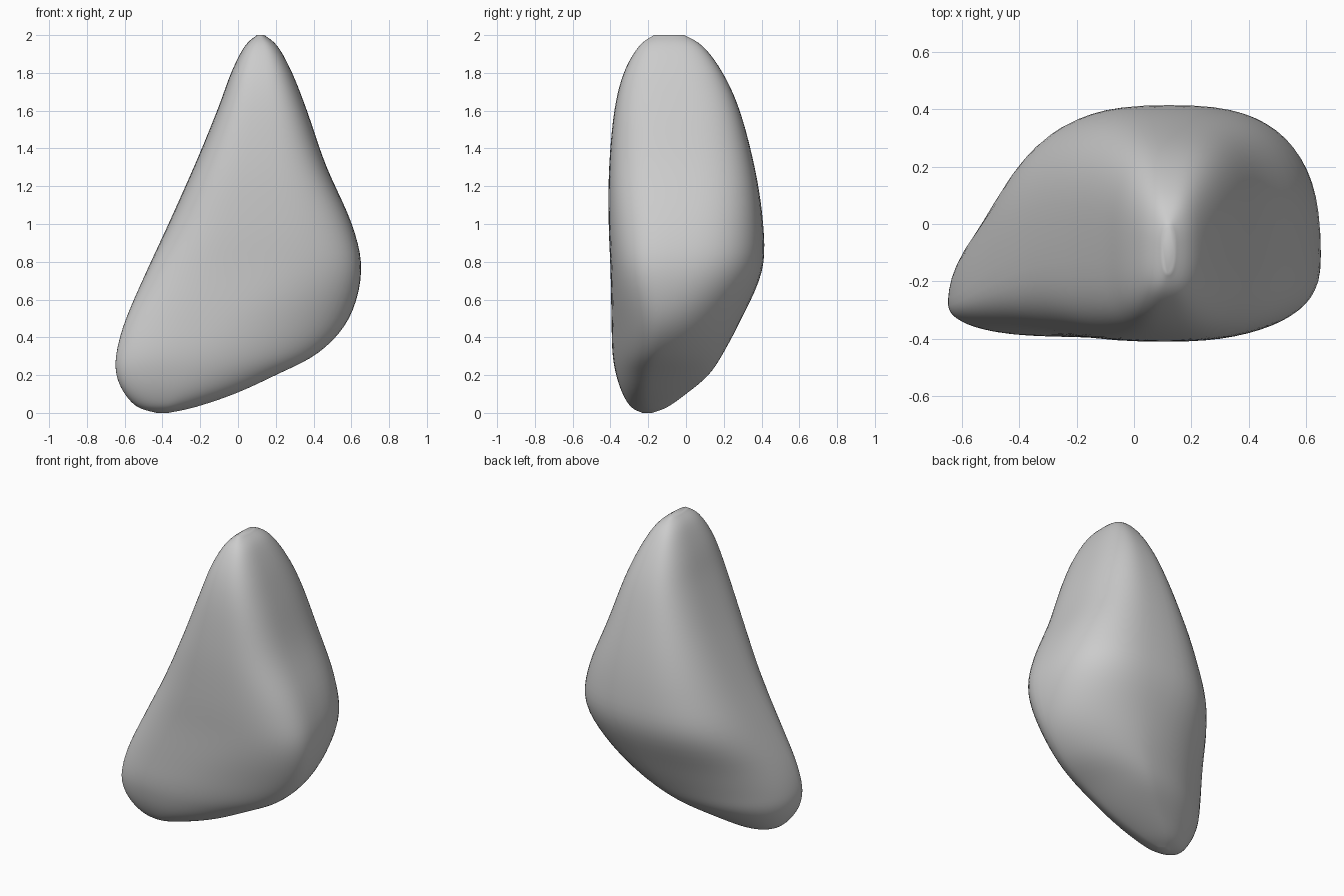
import bpy, bmesh
from math import cos, sin, pi

if "Cube" in bpy.data.objects:
    bpy.data.objects.remove(bpy.data.objects["Cube"])

# Horizontal sections: z, left x, left y, right x, right y,
# front x, front y, back x, back y, squareness
LEVELS = [
    (0.00, -0.43, -0.21, -0.37, -0.20, -0.40, -0.23, -0.40, -0.18, 2.0),
    (0.03, -0.53, -0.22, -0.23, -0.20, -0.38, -0.29, -0.35, -0.10, 2.0),
    (0.10, -0.60, -0.25, -0.02, -0.20, -0.35, -0.335, -0.22, 0.00, 2.1),
    (0.20, -0.645, -0.27, 0.20, -0.19, -0.32, -0.37, -0.06, 0.12, 2.1),
    (0.32, -0.645, -0.27, 0.43, -0.16, -0.28, -0.39, 0.04, 0.20, 2.1),
    (0.50, -0.595, -0.24, 0.59, -0.13, -0.15, -0.395, 0.10, 0.295, 2.25),
    (0.75, -0.485, -0.16, 0.655, -0.12, 0.03, -0.40, 0.12, 0.405, 2.7),
    (1.00, -0.37, -0.09, 0.605, -0.09, 0.10, -0.41, 0.12, 0.41, 2.8),
    (1.30, -0.235, -0.06, 0.47, -0.07, 0.11, -0.408, 0.12, 0.365, 2.9),
    (1.60, -0.11, -0.07, 0.365, -0.07, 0.12, -0.38, 0.12, 0.285, 2.9),
    (1.80, -0.037, -0.08, 0.287, -0.08, 0.12, -0.33, 0.12, 0.195, 2.8),
    (1.94, 0.035, -0.08, 0.21, -0.08, 0.12, -0.25, 0.12, 0.09, 2.7),
    (2.00, 0.10, -0.08, 0.14, -0.08, 0.12, -0.17, 0.12, -0.01, 2.2),
]
SEG, SUB = 16, 5


def spline(a, b, c, d, t):
    return b + 0.5 * t * (c - a + t * (2*a - 5*b + 4*c - d + t * (3*(b - c) + d - a)))


def section(row):
    """Closed ring of four superelliptic quarters joining the extreme points."""
    z, xl, yl, xr, yr, xf, yf, xb, yb, n = row
    cut = 0.35 * max(0, 1 - z / 0.8)  # the underside is less square on the right
    quarters = [((xr, yr), (xb, yb), n - cut), ((xl, yl), (xb, yb), n - 0.1),
                ((xl, yl), (xf, yf), n + 0.3), ((xr, yr), (xf, yf), n - cut)]
    ring = []
    for q, (side, face, e) in enumerate(quarters):
        for i in range(SEG):
            t = (i if q % 2 == 0 else SEG - i) / SEG * pi / 2
            c, s = max(cos(t), 0) ** (2 / e), max(sin(t), 0) ** (2 / e)
            ring.append((face[0] + (side[0] - face[0]) * c,
                         side[1] + (face[1] - side[1]) * s, z))
    return ring


# Interpolated sections
rows = []
last = len(LEVELS) - 1
for k in range(last):
    p = [LEVELS[min(max(k + o, 0), last)] for o in (-1, 0, 1, 2)]
    rows += [[spline(*v, j / SUB) for v in zip(*p)] for j in range(SUB)]
rows.append(LEVELS[-1])

# Rounded boulder skin
bm = bmesh.new()
rings = [[bm.verts.new(co) for co in section(r)] for r in rows]
count = 4 * SEG
for lo, hi in zip(rings, rings[1:]):
    for i in range(count):
        j = (i + 1) % count
        bm.faces.new((lo[i], lo[j], hi[j], hi[i]))
bm.faces.new(rings[0][::-1])
bm.faces.new(rings[-1])

# Soften the section corners slightly
inner = [v for r in rings[3:-4] for v in r]
for _ in range(3):
    bmesh.ops.smooth_vert(bm, verts=inner, factor=0.5,
                          use_axis_x=True, use_axis_y=True, use_axis_z=False)
bmesh.ops.recalc_face_normals(bm, faces=bm.faces)
mesh = bpy.data.meshes.new("boulder")
bm.to_mesh(mesh)
bm.free()
mesh.shade_smooth()
bpy.context.collection.objects.link(bpy.data.objects.new("boulder", mesh))
